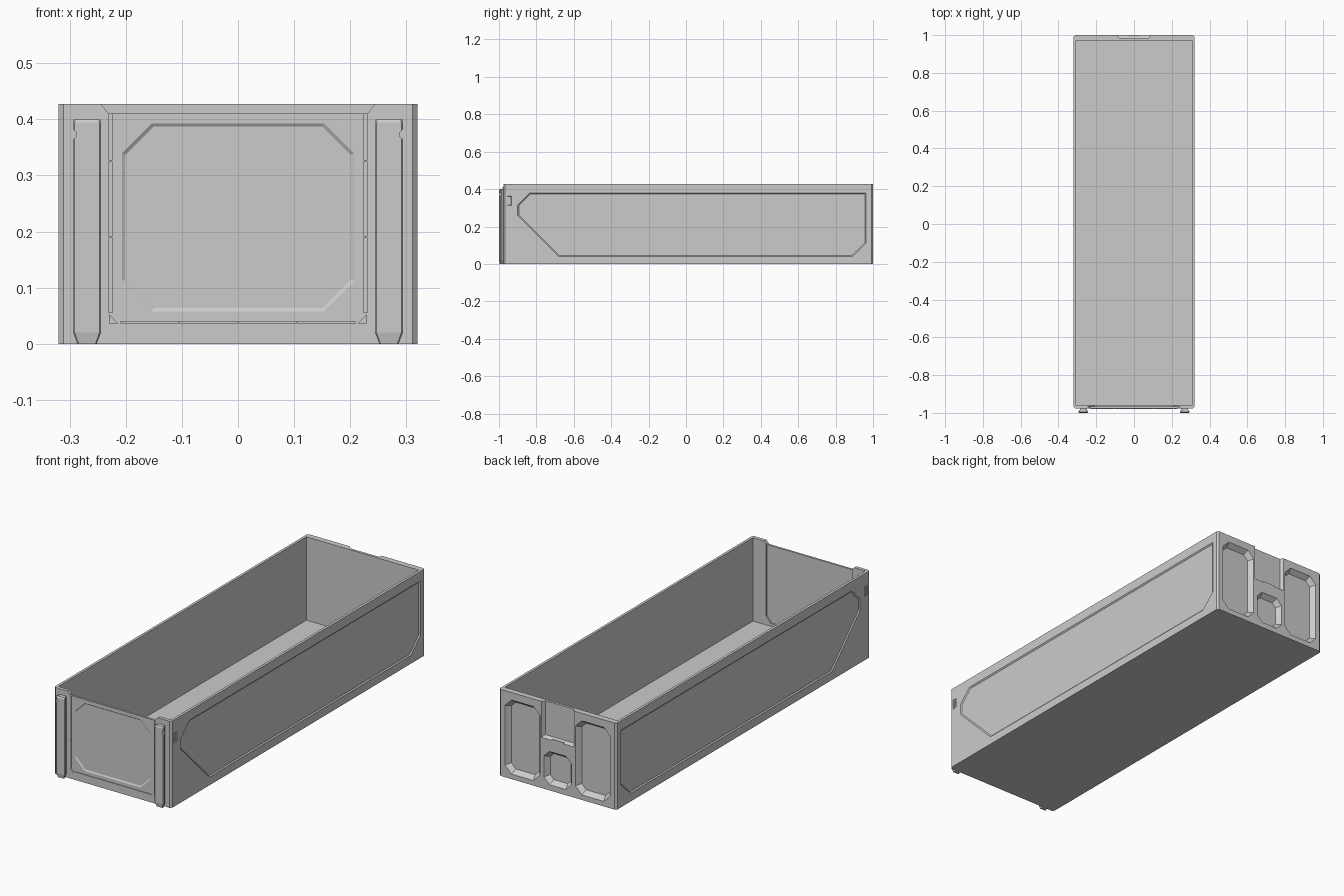
import bpy, bmesh, math
from mathutils import Vector

if "Cube" in bpy.data.objects:
    bpy.data.objects.remove(bpy.data.objects["Cube"])

W, YF, YB, H = 0.32, -0.977, 1.0, 0.427

# maps (u, v, depth into the body) to world space for each face
FRONT = lambda u, v, d: (u, YF + d, v)
BACK = lambda u, v, d: (u, YB - d, v)
RIGHT = lambda u, v, d: (W - d, u, v)
LEFT = lambda u, v, d: (-W + d, u, v)
UP = lambda u, v, d: (u, v, d)


def loft(name, rings):
    """Closed solid through a list of equal-length rings of 3D points."""
    bm = bmesh.new()
    vs = [[bm.verts.new(p) for p in r] for r in rings]
    n = len(vs[0])
    for a, b in zip(vs, vs[1:]):
        for i in range(n):
            bm.faces.new((a[i], a[(i + 1) % n], b[(i + 1) % n], b[i]))
    bm.faces.new(vs[0])
    bm.faces.new(vs[-1])
    bmesh.ops.recalc_face_normals(bm, faces=bm.faces)
    me = bpy.data.meshes.new(name)
    bm.to_mesh(me)
    bm.free()
    ob = bpy.data.objects.new(name, me)
    bpy.context.collection.objects.link(ob)
    return ob


def inset(pts, t):
    """Offset a convex anticlockwise outline inwards by t."""
    out, n = [], len(pts)
    for i in range(n):
        p, q, r = (Vector(pts[k % n]) for k in (i - 1, i, i + 1))
        a, b = (q - p).normalized(), (r - q).normalized()
        na, nb = Vector((-a.y, a.x)), Vector((-b.y, b.x))
        out.append(tuple(q + (na + nb) * (t / (1 + na.dot(nb)))))
    return out


def frustum(name, face, pts, d0, d1, draft=0.0):
    return loft(name, [[face(u, v, d0) for u, v in pts],
                       [face(u, v, d1) for u, v in inset(pts, draft)]])


def recess(face, pts, depth, draft):
    """Tapered cutter whose outline at the surface is pts."""
    e = 0.004
    return frustum("cutter", face, inset(pts, -draft * e / depth), -e, depth,
                   draft * (1 + e / depth))


def octagon(u0, u1, v0, v1, c0, c1=None):
    c1 = c0 if c1 is None else c1
    return [(u0 + c0, v0), (u1 - c0, v0), (u1, v0 + c0), (u1, v1 - c1),
            (u1 - c1, v1), (u0 + c1, v1), (u0, v1 - c1), (u0, v0 + c0)]


def rect(u0, u1, v0, v1):
    return [(u0, v0), (u1, v0), (u1, v1), (u0, v1)]


def cut(ob, cutters):
    bpy.context.view_layer.objects.active = ob
    for c in cutters:
        c.hide_render = True
        m = ob.modifiers.new("cut", 'BOOLEAN')
        m.operation, m.solver, m.object = 'DIFFERENCE', 'EXACT', c
        bpy.ops.object.modifier_apply(modifier=m.name)
        bpy.data.objects.remove(c)


# open bin body with chamfered corners
body = frustum("bin_body", UP, octagon(-W, W, YF, YB, 0.009), 0, H)
cutters = [frustum("cutter", UP, rect(-0.307, 0.307, -0.96, 0.971), 0.016, 0.5)]

# front wall: lowered rim, recessed window, thinned inner face
cutters += [
    frustum("cutter", FRONT, [(-0.23, 0.41), (0.23, 0.41), (0.25, 0.4335), (-0.25, 0.4335)],
            -0.01, 0.04),
    recess(FRONT, octagon(-0.207, 0.207, 0.058, 0.393, 0.054), 0.004, 0.006),
    frustum("cutter", FRONT, [(-0.21, 0.03), (0.21, 0.03), (0.235, 0.06), (0.235, 0.45),
                              (-0.235, 0.45), (-0.235, 0.06)], 0.010, 0.03)]

# long side panels and small latch windows
side = [(-0.90, 0.26), (-0.68, 0.04), (0.89, 0.04), (0.963, 0.11),
        (0.963, 0.38), (-0.835, 0.38), (-0.90, 0.315)]
for face in (RIGHT, LEFT):
    cutters += [recess(face, side, 0.005, 0.006),
                recess(face, rect(-0.955, -0.934, 0.313, 0.362), 0.004, 0.001)]

# back wall pockets and top slot
cutters += [recess(BACK, octagon(x0, x0 + 0.19, 0.025, 0.39, 0.035), 0.024, 0.018)
            for x0 in (-0.287, 0.097)]
cutters += [recess(BACK, octagon(-0.075, 0.075, 0.028, 0.192, 0.03), 0.024, 0.018),
            recess(BACK, rect(-0.088, 0.088, 0.25, 0.46), 0.016, 0.01)]
cut(body, cutters)

# latch blocks inside the side windows
for s, face in (("right", RIGHT), ("left", LEFT)):
    frustum(s + "_latch", face, rect(-0.949, -0.940, 0.324, 0.351), 0.001, 0.006)

# catch below the back slot
frustum("back_catch", BACK, rect(-0.032, 0.032, 0.238, 0.256), -0.0, 0.014)

# segmented seal strips around the front window
for s in (-1, 1):
    u0, u1 = sorted((s * 0.224, s * 0.231))
    for z0, z1 in ((0.055, 0.189), (0.191, 0.325), (0.327, 0.41)):
        frustum("seal_side", FRONT, rect(u0, u1, z0, z1), -0.003, 0.002)
    tri = [(s * 0.213, 0.036), (s * 0.230, 0.036), (s * 0.230, 0.053)]
    frustum("seal_corner", FRONT, tri, -0.003, 0.002)
for i in range(4):
    u = -0.21 + 0.105 * i
    frustum("seal_bottom", FRONT, rect(u + 0.001, u + 0.104, 0.036, 0.041), -0.003, 0.002)


# front slide runners: undercut section with tapered foot and notch
def runner_ring(cx, z, sx=1.0, front=0.0):
    prof = [(-0.017, -0.973), (-0.017, -0.984), (-0.025, -0.992), (-0.025, -0.997 + front),
            (-0.022, -1.0 + front), (0.022, -1.0 + front), (0.025, -0.997 + front),
            (0.025, -0.992), (0.017, -0.984), (0.017, -0.973)]
    return [(cx + x * sx, y, z) for x, y in prof]


for s, label in ((-1, "left"), (1, "right")):
    cx = s * 0.269
    run = loft(label + "_runner", [runner_ring(cx, 0, 0.68, 0.004), runner_ring(cx, 0.02),
                                   runner_ring(cx, 0.394), runner_ring(cx, 0.40, 0.95, 0.004)])
    disc = [(s * 0.298 + 0.010 * math.cos(a * math.pi / 6), 0.373 + 0.010 * math.sin(a * math.pi / 6))
            for a in range(12)]
    cut(run, [frustum("cutter", FRONT, disc, -0.04, -0.004)])
